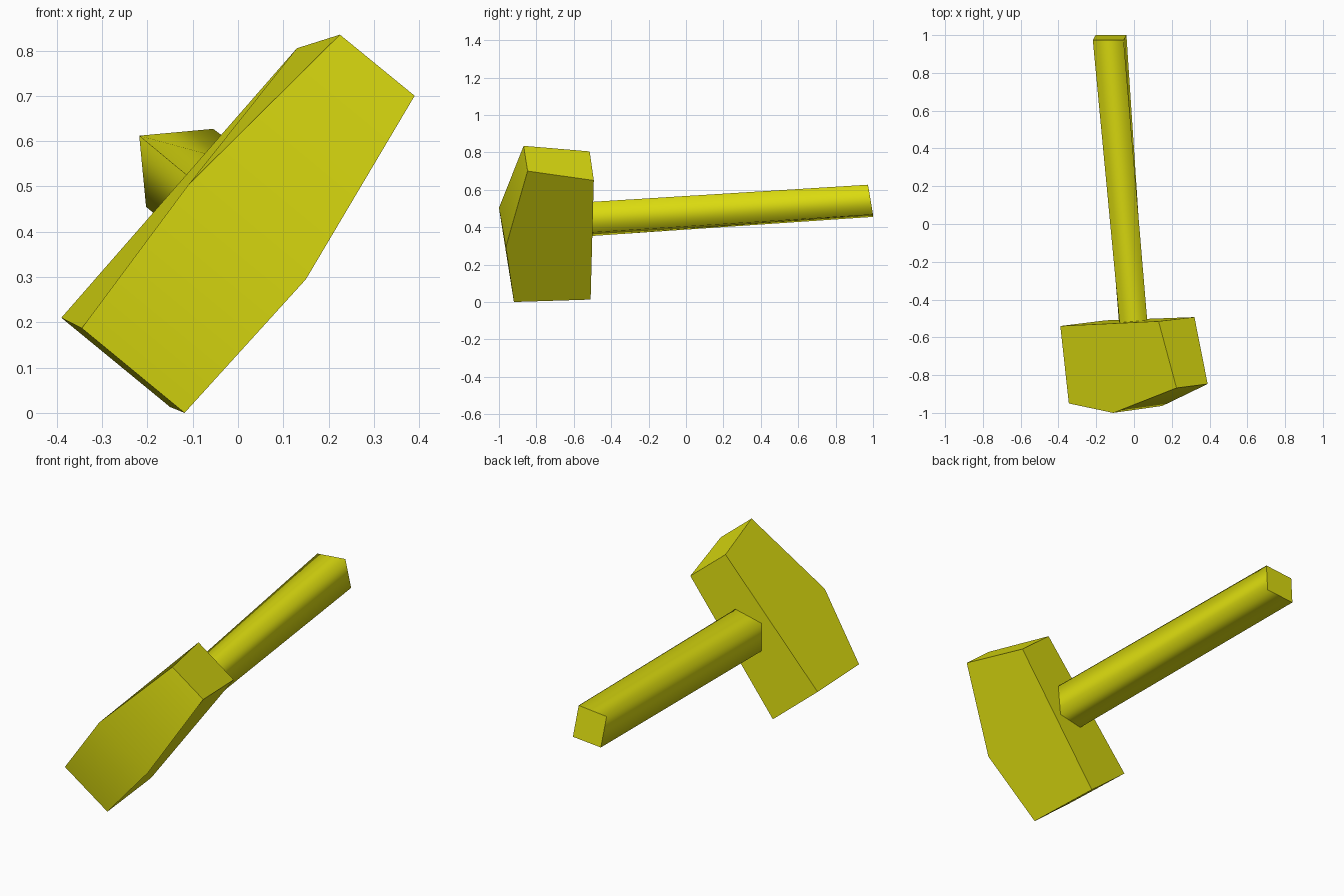
import bpy, bmesh, math
from mathutils import Vector

if "Cube" in bpy.data.objects:
    bpy.data.objects.remove(bpy.data.objects["Cube"])

yellow = bpy.data.materials.new("yellow")
yellow.diffuse_color = (0.72, 0.72, 0.005, 1)
yellow.use_nodes = True
yellow.node_tree.nodes["Principled BSDF"].inputs["Base Color"].default_value = yellow.diffuse_color


def loft(name, ring_a, ring_b):
    """Closed solid between two matching rings of points."""
    bm = bmesh.new()
    a = [bm.verts.new(p) for p in ring_a]
    b = [bm.verts.new(p) for p in ring_b]
    n = len(a)
    sides = [bm.faces.new((a[i], a[(i + 1) % n], b[(i + 1) % n], b[i])) for i in range(n)]
    caps = [bm.faces.new(a), bm.faces.new(b[::-1])]
    bmesh.ops.recalc_face_normals(bm, faces=bm.faces[:])
    for f in sides:
        f.smooth = True
    for f in caps:
        f.smooth = False
        for e in f.edges:
            e.smooth = False
    me = bpy.data.meshes.new(name)
    bm.to_mesh(me)
    bm.free()
    me.materials.append(yellow)
    ob = bpy.data.objects.new(name, me)
    bpy.context.collection.objects.link(ob)
    return ob


# Mallet head: pentagonal block with a shallow ridge on its striking side
upper_side = [(0.225, -0.868, 0.835), (0.13, -0.515, 0.805), (-0.39, -0.54, 0.21),
              (-0.345, -0.95, 0.187), (-0.11, -1.0, 0.503)]
lower_side = [(0.39, -0.847, 0.70), (0.32, -0.493, 0.65), (-0.15, -0.51, 0.013),
              (-0.118, -0.92, 0.0), (0.15, -0.963, 0.295)]
head = loft("mallet_head", upper_side, lower_side)
bpy.context.view_layer.objects.active = head
head.select_set(True)
bpy.ops.object.shade_smooth_by_angle(angle=math.radians(30))

# Handle: slightly twisted four-sided shaft with smooth sides and flat ends
grip_end = [Vector(p) for p in ((-0.218, 0.973, 0.612), (-0.055, 0.973, 0.627),
                                (-0.04, 1.0, 0.468), (-0.203, 1.0, 0.455))]
socket = [Vector(p) for p in ((-0.077, -0.515, 0.495), (0.07, -0.51, 0.535),
                              (0.06, -0.505, 0.372), (-0.08, -0.515, 0.352))]
# Sink the shaft a little into the head
socket = [s + (s - g) * 0.015 for s, g in zip(socket, grip_end)]
loft("handle", grip_end, socket)
